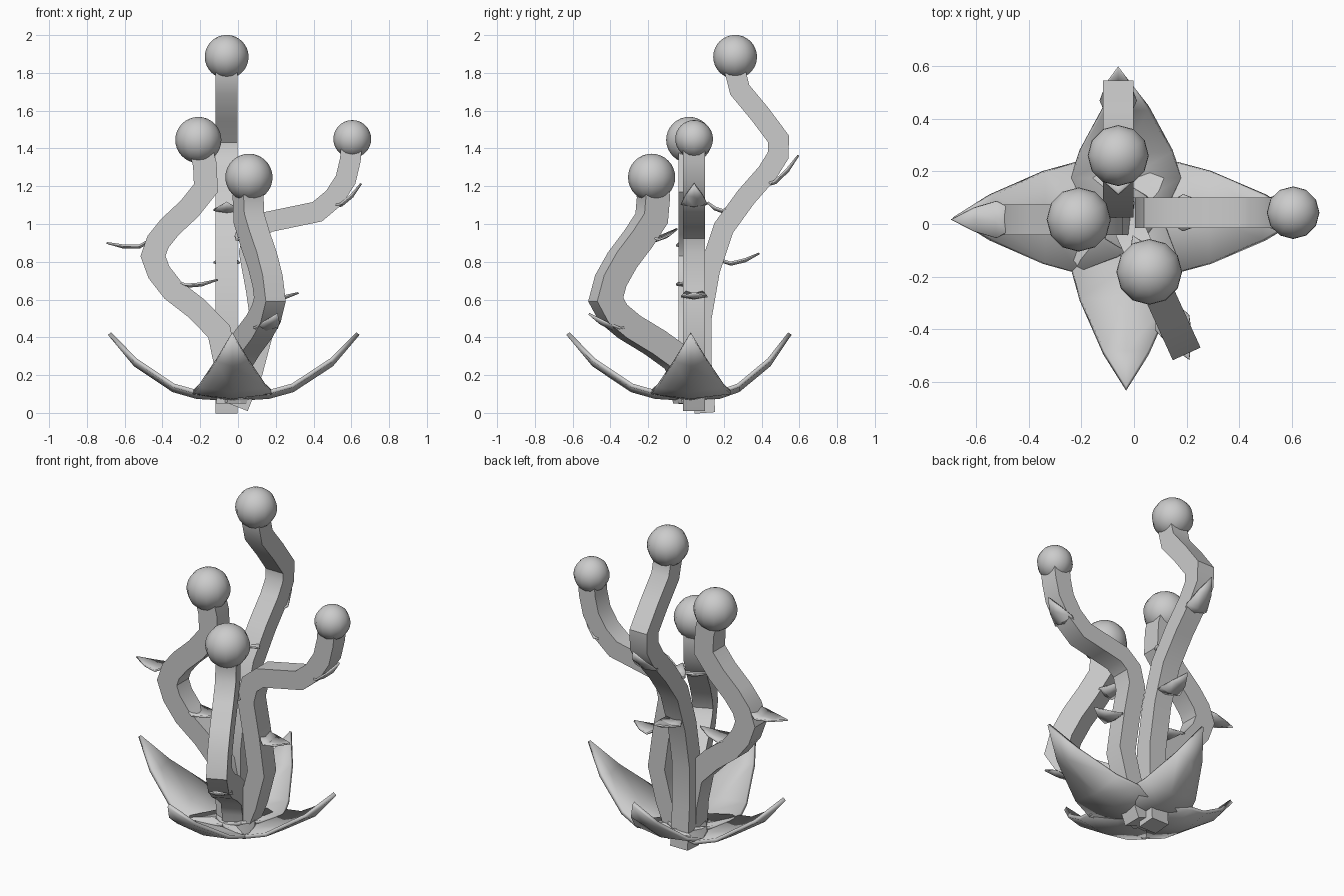
import bpy, bmesh
from mathutils import Vector

if "Cube" in bpy.data.objects:
    bpy.data.objects.remove(bpy.data.objects["Cube"])

Z = Vector((0, 0, 1))


def make_object(name, bm, angle=0.6):
    bmesh.ops.recalc_face_normals(bm, faces=bm.faces)
    mesh = bpy.data.meshes.new(name)
    bm.to_mesh(mesh)
    bm.free()
    ob = bpy.data.objects.new(name, mesh)
    bpy.context.collection.objects.link(ob)
    bpy.ops.object.select_all(action='DESELECT')
    ob.select_set(True)
    bpy.context.view_layer.objects.active = ob
    bpy.ops.object.shade_smooth_by_angle(angle=angle)
    return ob


def refine(path):
    """Add a smooth midpoint between neighbouring control points."""
    p = [Vector(q) for q in path]
    p = [2 * p[0] - p[1]] + p + [2 * p[-1] - p[-2]]
    out = [p[1]]
    for i in range(1, len(p) - 2):
        out += [(9 * (p[i] + p[i + 1]) - p[i - 1] - p[i + 2]) / 16, p[i + 1]]
    return out


def stem(name, pts, b, thick, width):
    """Square bar swept along points lying in a vertical plane with normal b."""
    bm = bmesh.new()
    rings = []
    for i, p in enumerate(pts):
        t0 = (p - pts[i - 1]).normalized() if i else (pts[1] - p).normalized()
        t1 = (pts[i + 1] - p).normalized() if i < len(pts) - 1 else t0
        t = (t0 + t1).normalized()
        side = b.cross(t) * (thick / 2 / max(t.dot(t0), 0.7))
        w = b * width / 2
        rings.append([bm.verts.new(p + q) for q in (side + w, side - w, -side - w, -side + w)])
    for a, c in zip(rings, rings[1:]):
        for k in range(4):
            bm.faces.new((a[k], a[k - 1], c[k - 1], c[k]))
    bm.faces.new(rings[0])
    bm.faces.new(rings[-1])
    make_object(name, bm)


def blade(name, base, along, stations, cup, thick):
    """Pointed leaf; stations are (fraction, half width, height), edges rise by cup."""
    side = along.cross(Z).normalized()
    up = side.cross(along).normalized()
    bm = bmesh.new()
    rows = []
    for r, w, h in stations:
        mid = base + along * r + up * h
        ks = (-1, 0, 1) if w else (0,)
        rows.append([bm.verts.new(mid + side * w * k + up * cup * abs(k)) for k in ks])
    for a, c in zip(rows, rows[1:]):
        for k in (0, 1):
            end = (c[0],) if len(c) == 1 else (c[k + 1], c[k])
            bm.faces.new((a[k], a[k + 1], *end))
    m = make_object(name, bm).modifiers.new("thickness", 'SOLIDIFY')
    m.thickness = thick
    m.offset = 0


LEAF = [(0, .045, 0), (.22, .07, -.025), (.6, .045, -.022), (1, 0, .005)]


def stalk(name, origin, u, radius, thick, path, leaves):
    """Stalk with a ball on its end; leaves are (height on stalk, reach, rise)."""
    u = Vector(u).normalized()
    curve = refine(path)
    pts = [Vector(origin) + u * s + Z * z for s, z in curve]
    stem(name + "_stalk", pts, u.cross(Z), thick, .116)
    bm = bmesh.new()
    bmesh.ops.create_uvsphere(bm, u_segments=12, v_segments=16, radius=radius)
    bmesh.ops.translate(bm, vec=pts[-1], verts=bm.verts)
    make_object(name + "_ball", bm, 0.8)
    for z, reach, rise in leaves:
        a, c = next((a, c) for a, c in zip(pts, pts[1:]) if a.z <= z <= c.z)
        base = a.lerp(c, (z - a.z) / (c.z - a.z)) + u * (.05 if reach > 0 else -.05)
        blade(name + "_leaf", base, u * reach + Z * rise, LEAF, .012, .01)


# Four wavy stalks, paths as (distance out, height)
stalk("back", (-.06, 0, 0), (0, 1, 0), .116, .11,
      [(.10, 0), (.08, .5), (.20, .98), (.43, 1.27), (.49, 1.45), (.285, 1.71), (.26, 1.885)],
      [(1.2, .18, .16), (.8, .2, .04), (1.08, -.11, .03)])
stalk("left", (0, .017, 0), (-1, 0, 0), .122, .125,
      [(.05, .05), (.10, .43), (.345, .65), (.45, .83), (.36, .985), (.17, 1.19), (.21, 1.445)],
      [(.9, .22, -.005), (.69, -.22, .01)])
stalk("right", (0, .043, 0), (1, 0, 0), .10, .11,
      [(0, .03), (.13, .42), (.06, .85), (.155, 1.01), (.42, 1.065), (.57, 1.235), (.605, 1.45)],
      [(1.09, .155, .12), (.63, .17, 0)])
stalk("front", (-.025, 0, 0), (.415, -.91, 0), .125, .14,
      [(-.02, .06), (.04, .28), (.33, .455), (.467, .6), (.37, .81), (.2, 1.03), (.2, 1.247)],
      [(.445, .205, .075), (.92, -.18, .05)])

# Large petals around the foot
PETAL = [(-.12, .08, .085), (.05, .15, .075), (.29, .21, .085), (.48, .175, .12),
         (.79, .085, .255), (1, 0, .42)]
for name, x, y in (("front", 0, -.65), ("back", 0, .525), ("left", -.65, 0), ("right", .665, 0)):
    blade(name + "_petal", Vector((-.03, .025, 0)), Vector((x, y, 0)), PETAL, .025, .022)
